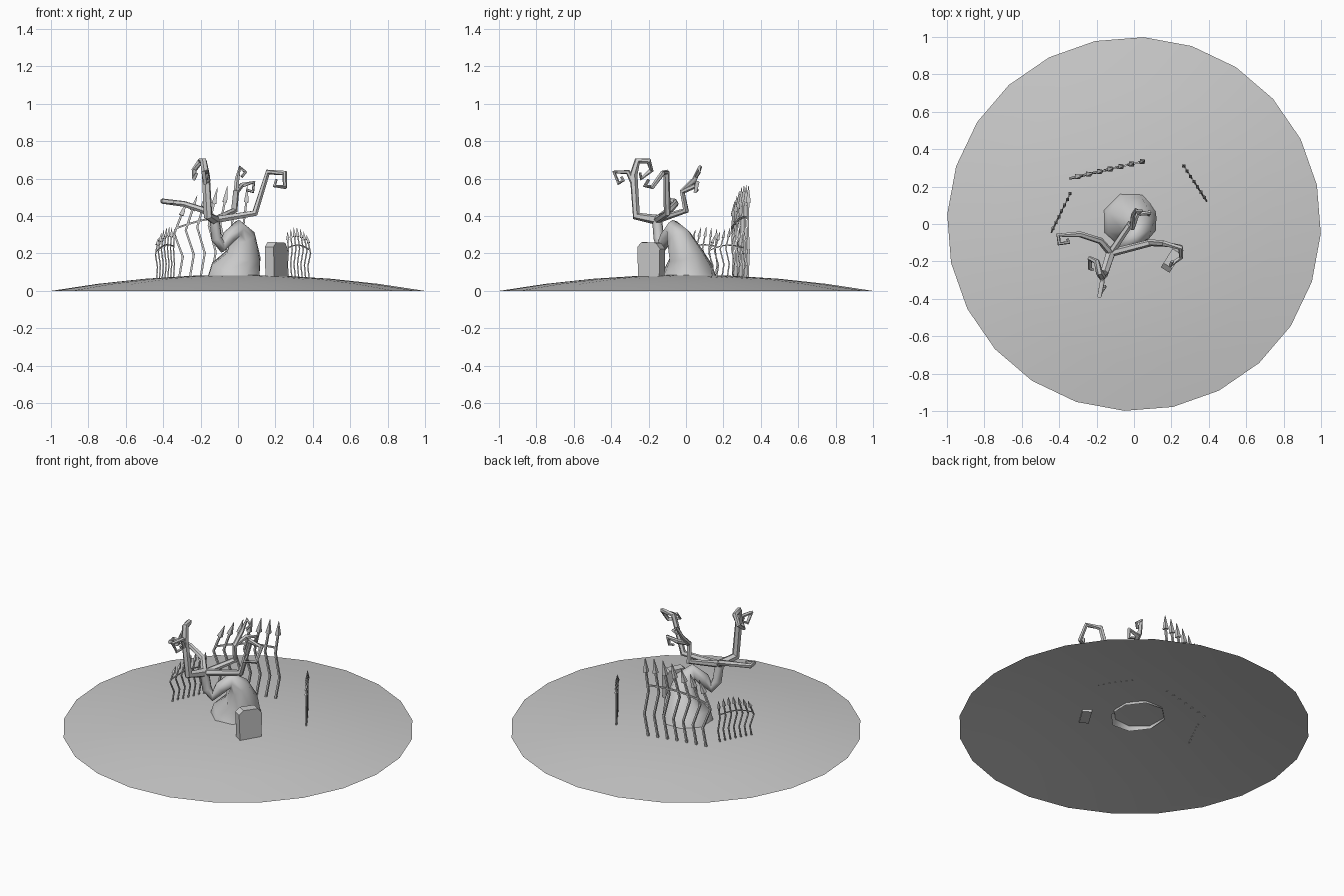
import bpy, bmesh, math
from mathutils import Vector, Matrix

if "Cube" in bpy.data.objects:
    bpy.data.objects.remove(bpy.data.objects["Cube"])


def finish(ob, angle=50):
    bpy.ops.object.select_all(action='DESELECT')
    ob.select_set(True)
    bpy.context.view_layer.objects.active = ob
    bpy.ops.object.shade_smooth_by_angle(angle=math.radians(angle))
    return ob


def from_bmesh(name, bm, angle=50):
    bmesh.ops.recalc_face_normals(bm, faces=bm.faces)
    me = bpy.data.meshes.new(name)
    bm.to_mesh(me)
    bm.free()
    ob = bpy.data.objects.new(name, me)
    bpy.context.collection.objects.link(ob)
    return finish(ob, angle)


def tube(bm, pts, sides, caps=True):
    """Sweep a polygon along (x, y, z, radius) points."""
    P = [Vector(p[:3]) for p in pts]
    rings, ref = [], None
    for i, p in enumerate(P):
        a = (p - P[i - 1]).normalized() if i else None
        b = (P[i + 1] - p).normalized() if i + 1 < len(P) else None
        t = ((a or b) + (b or a)).normalized()
        if ref is None:
            ref = Vector((1, 0, 0)) if abs(t.x) < .8 else Vector((0, 0, 1))
        ref = (ref - t * ref.dot(t)).normalized()
        side = t.cross(ref)
        ring = []
        for k in range(sides):
            w = math.tau * (k + .5) / sides
            ring.append(bm.verts.new(p + pts[i][3] * (ref * math.cos(w) + side * math.sin(w))))
        rings.append(ring)
    for r, s in zip(rings, rings[1:]):
        for k in range(sides):
            j = (k + 1) % sides
            bm.faces.new((r[k], r[j], s[j], s[k]))
    if caps:
        bm.faces.new(rings[0])
        bm.faces.new(rings[-1])


# Low dome of earth, open underneath
bm = bmesh.new()
N, prev = 24, None
for r in (1, .75, .5, .25):
    z = .086 * (1 - r * r)
    ring = [bm.verts.new((r * math.cos(a), r * math.sin(a), z))
            for a in (math.radians(12 + 15 * k) for k in range(N))]
    if prev:
        for k in range(N):
            j = (k + 1) % N
            bm.faces.new((prev[k], prev[j], ring[j], ring[k]))
    prev = ring
top = bm.verts.new((0, 0, .086))
for k in range(N):
    bm.faces.new((prev[k], prev[(k + 1) % N], top))
from_bmesh("ground_mound", bm)

# Crooked trunk that folds over and back up
bm = bmesh.new()
tube(bm, [(-.015, .015, .06, .16), (-.012, .012, .11, .142), (.03, 0, .19, .098),
          (.025, -.04, .29, .068), (0, -.07, .335, .045), (-.05, -.105, .285, .037),
          (-.085, -.13, .235, .031), (-.115, -.145, .28, .029), (-.125, -.155, .385, .027)],
     8, caps=False)
from_bmesh("tree_trunk", bm, 80)

# Branches with angular curled tips
HUB = (-.125, -.155, .38)
branches = {
    "left": [HUB, (-.18, -.09, .43), (-.29, -.055, .465), (-.405, -.06, .48),
             (-.40, -.105, .48), (-.35, -.10, .475), (-.355, -.08, .47)],
    "front": [HUB, (-.16, -.265, .40), (-.172, -.28, .62), (-.185, -.26, .695),
              (-.20, -.20, .695), (-.235, -.185, .645), (-.235, -.24, .60), (-.22, -.245, .63)],
    "front_fork": [(-.17, -.28, .57), (-.17, -.31, .635), (-.185, -.385, .635),
                   (-.175, -.36, .575), (-.155, -.335, .59), (-.16, -.345, .61)],
    "right": [HUB, (.09, -.10, .415), (.16, -.105, .635), (.25, -.125, .63),
              (.25, -.18, .555), (.195, -.22, .56), (.205, -.20, .595)],
    "back": [HUB, (-.02, .0, .43), (-.01, -.02, .53), (.02, .055, .565), (.085, .06, .58),
             (.08, .05, .53), (.045, .06, .54)],
    "back_fork": [(-.01, -.02, .53), (-.005, .045, .595), (.01, .075, .66), (.04, .07, .635),
                  (.02, .055, .61)],
}
start = {"front": .027, "right": .021, "left": .02, "back": .02}
for name, path in branches.items():
    r0, n = start.get(name, .015), len(path) - 1
    bm = bmesh.new()
    tube(bm, [(*p, r0 + (.008 - r0) * i / n) for i, p in enumerate(path)], 6)
    from_bmesh("branch_" + name, bm)

# Gravestone: chamfered arch slab, turned to face front right
bm = bmesh.new()
outline = [(-.066, .065), (.066, .065), (.07, .225), (.045, .257), (-.045, .26), (-.072, .235)]
face = bm.faces.new([bm.verts.new((x, 0, z)) for x, z in outline])
out = bmesh.ops.extrude_face_region(bm, geom=[face])
bmesh.ops.translate(bm, vec=(0, .055, 0), verts=[v for v in out['geom'] if isinstance(v, bmesh.types.BMVert)])
bmesh.ops.transform(bm, verts=bm.verts, matrix=Matrix.Translation((.205, -.185, 0))
                    @ Matrix.Rotation(math.radians(58), 4, 'Z') @ Matrix.Translation((0, -.0275, 0)))
from_bmesh("gravestone", bm, 30)


# Wavy iron fences: posts with spear tips and two rails
def fence(name, a, b, count, h0, h1, r):
    a, b = Vector((*a, 0)), Vector((*b, 0))
    along, mid = (b - a).normalized(), (a + b) / 2
    bm = bmesh.new()
    levels = [(0, 0, 1), (.28, .05, 1), (.58, -.03, 1.08), (.82, .03, 1)]
    rails = {1: [], 3: []}
    for i in range(count):
        t = i / (count - 1)
        base = a.lerp(b, t)
        h = h0 + (h1 - h0) * t + .03 * math.sin(math.pi * t)
        ground = .086 * (1 - base.length_squared) - .004

        def at(f, sway, fan):
            p = mid + (base - mid) * fan + along * sway * h
            return (p.x, p.y, ground + f * h)
        pts = [at(*l) for l in levels]
        tube(bm, [(*p, r) for p in pts], 4)
        tip = at(1, .07, .92)
        tube(bm, [(*pts[3], r * 2.3), (*tip, r * .15)], 4)
        for k in rails:
            if k == 3:
                rails[k].append((*Vector(pts[2]).lerp(Vector(pts[3]), .3), r * .8))
    tube(bm, rails[3], 4)
    from_bmesh(name, bm, 30)


fence("fence_back", (-.315, .25), (.03, .33), 7, .41, .49, .008)
fence("fence_left", (-.435, -.03), (-.345, .155), 7, .22, .26, .005)
fence("fence_right", (.38, .135), (.27, .305), 7, .23, .25, .005)
